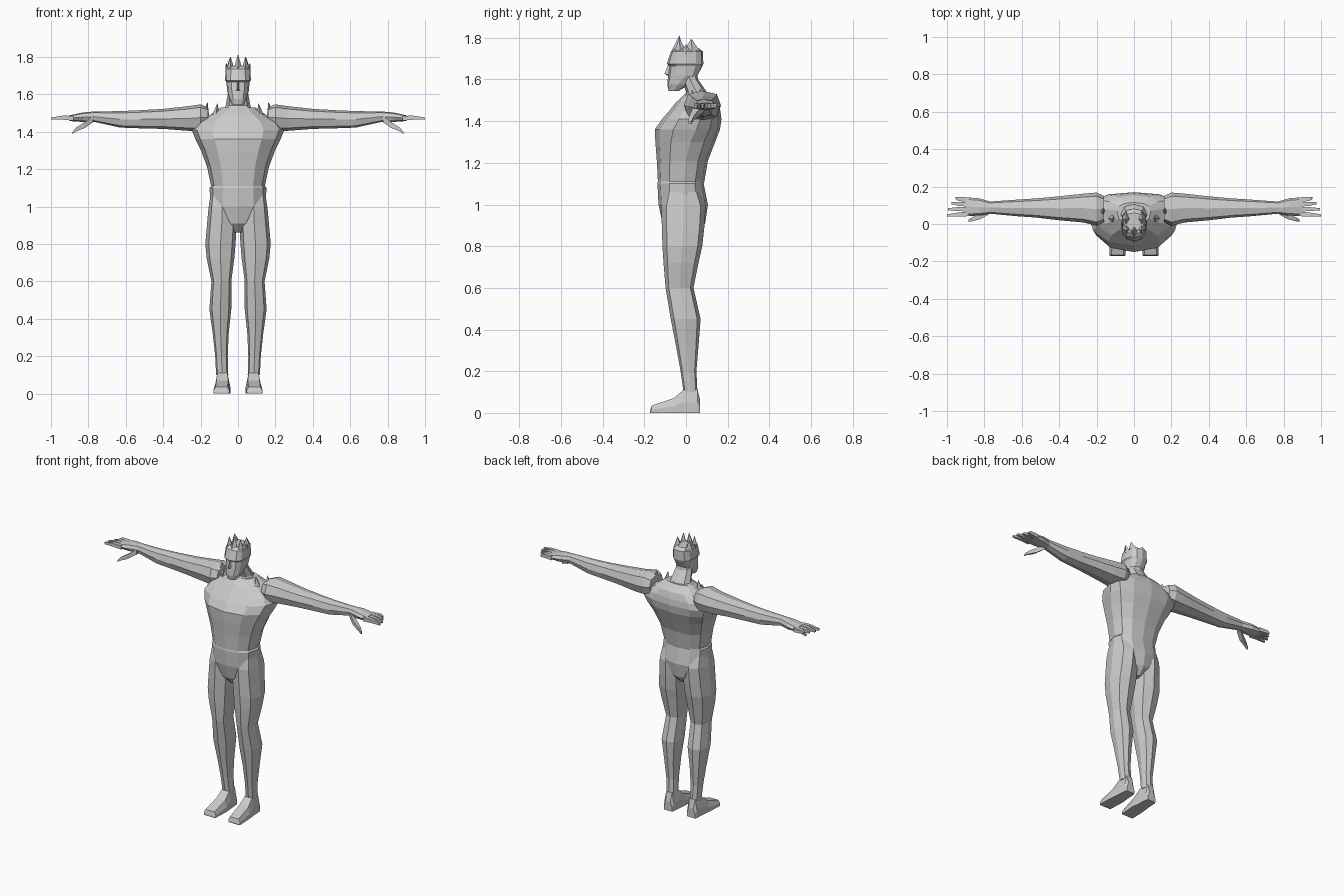
import bpy, bmesh, math
from mathutils import Vector

grey = bpy.data.materials.new("plain_grey")
grey.diffuse_color = (0.6, 0.6, 0.6, 1)


def finish(name, bm, mirror):
    bmesh.ops.recalc_face_normals(bm, faces=bm.faces[:])
    me = bpy.data.meshes.new(name)
    bm.to_mesh(me)
    bm.free()
    me.materials.append(grey)
    ob = bpy.data.objects.new(name, me)
    bpy.context.collection.objects.link(ob)
    if mirror:
        ob.modifiers.new("mirror", 'MIRROR')
    return ob


def loft(name, rings, mirror=False):
    """Skin a list of point rings and cap both ends."""
    bm = bmesh.new()
    vs = [[bm.verts.new(p) for p in r] for r in rings]
    n = len(vs[0])
    for a, b in zip(vs, vs[1:]):
        for i in range(n):
            j = (i + 1) % n
            bm.faces.new((a[i], a[j], b[j], b[i]))
    bm.faces.new(vs[0])
    bm.faces.new(vs[-1])
    return finish(name, bm, mirror)


def spow(v, p):
    return math.copysign(abs(v) ** p, v) if abs(v) > 1e-6 else 0.0


def unit_ring(n, p, turn=0.0):
    return [(spow(math.cos(2 * math.pi * (i + turn) / n), p),
             spow(math.sin(2 * math.pi * (i + turn) / n), p)) for i in range(n)]


def body_ring(z, hw, yf, ym, yb, n=12, p=0.85):
    """Level ring, widest at ym, reaching yf in front and yb behind."""
    return [(hw * c, ym + s * ((yb - ym) if s > 0 else (ym - yf)), z)
            for c, s in unit_ring(n, p)]


def box_ring(u0, u1, v0, v1, n=8, p=0.75):
    return [((u0 + u1) / 2 + c * (u1 - u0) / 2, (v0 + v1) / 2 + s * (v1 - v0) / 2)
            for c, s in unit_ring(n, p)]


def spike(name, tip, base, rx, ry, mirror=False):
    b, t = Vector(base), Vector(tip)
    low = [b + Vector((rx * c, ry * s, 0)) for c, s in unit_ring(4, 1)]
    top = [t + Vector((c, s, 0)) * 0.001 for c, s in unit_ring(4, 1)]
    return loft(name, [low, top], mirror)


# Torso from the crotch to the base of the neck
loft("torso", [body_ring(*r) for r in [
    (0.86, 0.02, -0.07, -0.01, 0.05),
    (0.91, 0.075, -0.113, -0.01, 0.092),
    (1.00, 0.148, -0.132, -0.01, 0.105),
    (1.10, 0.152, -0.137, -0.01, 0.085),
    (1.11, 0.144, -0.135, -0.01, 0.088),
    (1.21, 0.165, -0.14, 0.0, 0.105),
    (1.30, 0.198, -0.147, 0.02, 0.14),
    (1.36, 0.228, -0.15, 0.05, 0.163),
    (1.41, 0.248, -0.115, 0.07, 0.17),
    (1.45, 0.22, -0.08, 0.08, 0.165),
    (1.49, 0.15, -0.048, 0.08, 0.153),
    (1.53, 0.09, -0.005, 0.07, 0.115)]])

# Neck leaning forward into the head
loft("neck", [body_ring(z, hw, yf, (yf + yb) / 2, yb, 8) for z, hw, yf, yb in [
    (1.47, 0.10, -0.03, 0.14), (1.54, 0.066, 0.0, 0.10),
    (1.60, 0.055, -0.02, 0.058), (1.65, 0.05, -0.03, 0.05)]])

# Head with jaw, brow step and flat top
loft("head", [body_ring(*r, 12, 0.8) for r in [
    (1.545, 0.030, -0.083, -0.060, -0.035),
    (1.575, 0.046, -0.09, -0.04, 0.015),
    (1.62, 0.058, -0.086, 0.0, 0.055),
    (1.665, 0.062, -0.079, 0.0, 0.08),
    (1.675, 0.069, -0.092, 0.0, 0.083),
    (1.735, 0.066, -0.072, 0.0, 0.082),
    (1.75, 0.050, -0.052, 0.0, 0.06)]])
spike("nose", (0, -0.102, 1.628), (0, -0.08, 1.62), 0.013, 0.012)
loft("nose_bridge", [[(-0.012, -0.07, 1.615), (0.012, -0.07, 1.615), (0, -0.103, 1.628)],
                     [(-0.007, -0.07, 1.672), (0.007, -0.07, 1.672), (0, -0.086, 1.672)]])

# Crown points on top of the head
spike("crown_point_middle", (0, -0.032, 1.81), (0, -0.04, 1.735), 0.024, 0.03)
spike("crown_point_front", (0.04, -0.032, 1.80), (0.04, -0.028, 1.73), 0.022, 0.03, True)
spike("crown_point_back", (0.044, 0.025, 1.795), (0.04, 0.03, 1.73), 0.025, 0.042, True)
spike("crown_point_side", (0.064, 0.0, 1.768), (0.056, 0.0, 1.72), 0.012, 0.03, True)

# Pointed collar plates beside the neck
spike("collar_point_inner", (0.110, 0.03, 1.55), (0.125, 0.03, 1.44), 0.035, 0.05, True)
spike("collar_point_outer", (0.163, 0.07, 1.556), (0.185, 0.07, 1.44), 0.035, 0.07, True)

# Arms stretched out sideways, ending in the palm
arm = [(0.16, 1.42, 1.53, 0.01, 0.15), (0.20, 1.405, 1.546, -0.01, 0.168),
       (0.27, 1.405, 1.536, 0.008, 0.162), (0.40, 1.415, 1.522, 0.02, 0.148),
       (0.52, 1.418, 1.515, 0.034, 0.137), (0.63, 1.422, 1.51, 0.042, 0.13),
       (0.77, 1.453, 1.508, 0.055, 0.12), (0.83, 1.452, 1.503, 0.045, 0.138),
       (0.90, 1.457, 1.488, 0.042, 0.143)]
loft("arm", [[(x, y, z) for y, z in box_ring(yf, yb, z0, z1)]
             for x, z0, z1, yf, yb in arm], True)


def digit(name, path):
    """Tapering four-sided finger along points (x, y, z, radius)."""
    loft(name, [[(x, y + r * c, z + r * s) for c, s in unit_ring(4, 0.6, 0.5)]
                for x, y, z, r in path], True)


for label, y0, y1, tip in [("index", 0.055, 0.046, 1.0), ("middle", 0.080, 0.079, 0.995),
                           ("ring", 0.105, 0.111, 0.975), ("little", 0.129, 0.14, 0.955)]:
    digit(label + "_finger", [(0.88, y0, 1.472, 0.016), (0.94, (y0 + y1) / 2, 1.475, 0.013),
                              (tip, y1, 1.470, 0.007)])
digit("thumb", [(0.775, 0.07, 1.468, 0.022), (0.82, 0.042, 1.435, 0.019),
                (0.865, 0.025, 1.412, 0.013), (0.885, 0.018, 1.393, 0.008)])

# Legs: thigh, knee, calf and ankle
leg = [(1.06, 0.03, 0.148, -0.10, 0.07), (0.99, 0.01, 0.158, -0.118, 0.095),
       (0.89, 0.008, 0.167, -0.116, 0.088), (0.80, 0.013, 0.175, -0.113, 0.078),
       (0.72, 0.020, 0.167, -0.108, 0.06), (0.60, 0.036, 0.142, -0.098, 0.036),
       (0.45, 0.036, 0.153, -0.073, 0.07), (0.32, 0.050, 0.135, -0.048, 0.06),
       (0.20, 0.055, 0.122, -0.026, 0.05), (0.10, 0.052, 0.117, -0.012, 0.055)]
loft("leg", [[(x, y, z) for x, y in box_ring(x0, x1, yf, yb)]
             for z, x0, x1, yf, yb in leg], True)

# Feet: slices from heel to toe with a sloping instep
foot = [(0.068, 0.055, 0.112, 0.06), (0.055, 0.05, 0.118, 0.115), (-0.012, 0.045, 0.122, 0.11),
        (-0.06, 0.04, 0.128, 0.07), (-0.165, 0.045, 0.132, 0.035), (-0.172, 0.05, 0.128, 0.01)]
loft("foot", [[(x0, y, 0), (x1, y, 0), (x1, y, h * 0.45), (x1 - 0.012, y, h),
               (x0 + 0.012, y, h), (x0, y, h * 0.45)] for y, x0, x1, h in foot], True)
